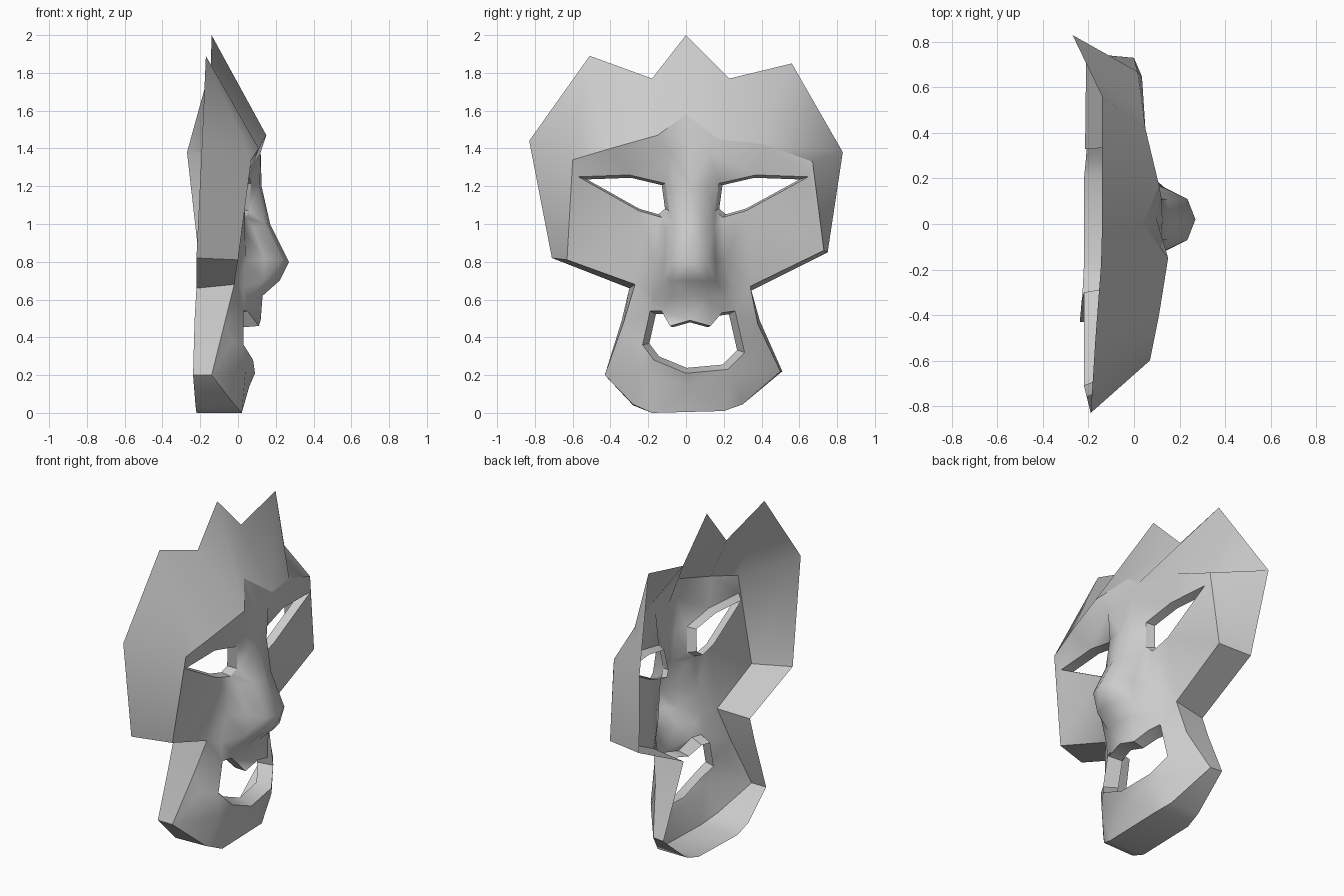
import bpy, math
from mathutils import Vector
from mathutils.geometry import delaunay_2d_cdt

if "Cube" in bpy.data.objects:
    bpy.data.objects.remove(bpy.data.objects["Cube"])

# All profile points are (y, z, x): front-view position, then depth
BROW = [(-.60, 1.34, .07), (-.40, 1.40, .11), (-.15, 1.47, .15), (0, 1.58, .04),
        (.17, 1.45, .11), (.42, 1.42, .05), (.67, 1.33, .015)]
CROWN = [(-.83, 1.44, -.19), (-.51, 1.89, -.17), (-.18, 1.77, -.145), (0, 2.0, -.14),
         (.23, 1.77, -.14), (.56, 1.85, -.14), (.83, 1.38, -.27)]
JAW_FRONT = [(.73, .86, 0), (.34, .67, -.02), (.38, .47, -.06), (.50, .22, -.13),
             (.30, .045, -.02), (.20, .01, .02), (-.18, 0, .02), (-.28, .045, -.02),
             (-.43, .20, -.14), (-.33, .48, -.07), (-.27, .68, -.02), (-.63, .81, 0)]
JAW_BACK = [(.75, .85, -.21), (.33, .64, -.215), (.39, .49, -.21), (.51, .22, -.205),
            (.30, .045, -.21), (.20, .01, -.22), (-.18, 0, -.22), (-.28, .04, -.225),
            (-.43, .20, -.238), (-.34, .49, -.23), (-.30, .66, -.22), (-.71, .82, -.22)]

# Openings
EYE = [(-.57, 1.25, .045), (-.30, 1.26, .055), (-.11, 1.215, .07),
       (-.09, 1.07, .055), (-.13, 1.035, .04), (-.25, 1.07, .035)]
MOUTH = [(-.13, .54, .05), (-.085, .46, .11), (.02, .49, .12), (.13, .46, .11),
         (.19, .53, .05), (.26, .54, .03), (.31, .32, .02), (.22, .23, .07),
         (.0, .21, .09), (-.17, .28, .08), (-.23, .36, .03), (-.19, .54, .03)]

# Nose, muzzle and lip surface lines
RIDGE = [(.02, 1.40, .10), (.02, 1.20, .125), (.02, 1.0, .17), (.02, .80, .27),
         (.02, .70, .22), (.02, .62, .13)]
NOSE_TOP = [(-.08, 1.38, .12), (-.07, 1.20, .115), (-.07, 1.0, .145), (-.07, .81, .235),
            (-.075, .70, .20), (-.08, .62, .12)]
NOSE_SIDE = [(-.11, .98, .08), (-.115, .82, .14), (-.12, .70, .135), (-.17, .61, .06)]
NOSE_BASE = [(-.155, .95, .04), (-.165, .80, .04), (-.21, .66, .03)]
LIP = [(-.32, .38, -.03), (-.23, .22, .04), (.02, .14, .06), (.25, .18, .05), (.38, .33, -.03)]


def mirror(line, dx=0.0):
    return [(.04 - y, z, x + dx) for y, z, x in line]


def to_xyz(p):
    return (p[2], p[0], p[1])


def inside(y, z, loop):
    hit = False
    for a, b in zip(loop, loop[1:] + loop[:1]):
        if (a[1] > z) != (b[1] > z) and y < a[0] + (z - a[1]) * (b[0] - a[0]) / (b[1] - a[1]):
            hit = not hit
    return hit


def make(name, verts, faces, angle):
    mesh = bpy.data.meshes.new(name)
    mesh.from_pydata(verts, [], faces)
    ob = bpy.data.objects.new(name, mesh)
    bpy.context.collection.objects.link(ob)
    bpy.ops.object.select_all(action='DESELECT')
    ob.select_set(True)
    bpy.context.view_layer.objects.active = ob
    bpy.ops.object.shade_smooth_by_angle(angle=math.radians(angle))
    return ob


def band(name, front, back, angle=40):
    n = len(front)
    faces = [(i, (i + 1) % n, n + (i + 1) % n, n + i) for i in range(n)]
    return make(name, [to_xyz(p) for p in front + back], faces, angle)


def rim(name, loop, scale, depth):
    cy = sum(p[0] for p in loop) / len(loop)
    cz = sum(p[1] for p in loop) / len(loop)
    back = [(cy + (y - cy) * scale, cz + (z - cz) * scale, x - depth) for y, z, x in loop]
    return band(name, loop, back)


# Crown, cheek and jaw walls
outline = BROW + JAW_FRONT
band("outer_shell", outline, CROWN + JAW_BACK, 60)

# Face plate with eye and mouth openings
eyes = [EYE, [(y * 1.03 + .02, z, x) for y, z, x in mirror(EYE, -.01)]]
holes = eyes + [MOUTH]
lines = [RIDGE, LIP]
for side in (NOSE_TOP, NOSE_SIDE, NOSE_BASE):
    lines += [side, mirror(side)]
pts, edges = [], []
for loop in [outline] + holes:
    s, n = len(pts), len(loop)
    pts += loop
    edges += [(s + i, s + (i + 1) % n) for i in range(n)]
for line in lines:
    s = len(pts)
    pts += line
    edges += [(s + i, s + i + 1) for i in range(len(line) - 1)]
v2, _, tris, orig, _, _ = delaunay_2d_cdt([Vector(p[:2]) for p in pts], edges, [], 0, 1e-5)
verts = [(pts[o[0]][2] if o else 0.03, v.x, v.y) for v, o in zip(v2, orig)]
keep = []
for t in tris:
    y = sum(v2[i].x for i in t) / 3
    z = sum(v2[i].y for i in t) / 3
    if inside(y, z, outline) and not any(inside(y, z, h) for h in holes):
        a, b, c = (v2[i] for i in t)
        ccw = (b - a).cross(c - a) > 0
        keep.append(tuple(t) if ccw else tuple(reversed(t)))
make("face_plate", verts, keep, 80)

# Inset edges of the openings
for label, loop in zip(("left", "right"), eyes):
    rim("eye_rim_" + label, loop, .86, .05)
rim("mouth_rim", MOUTH, .86, .08)
